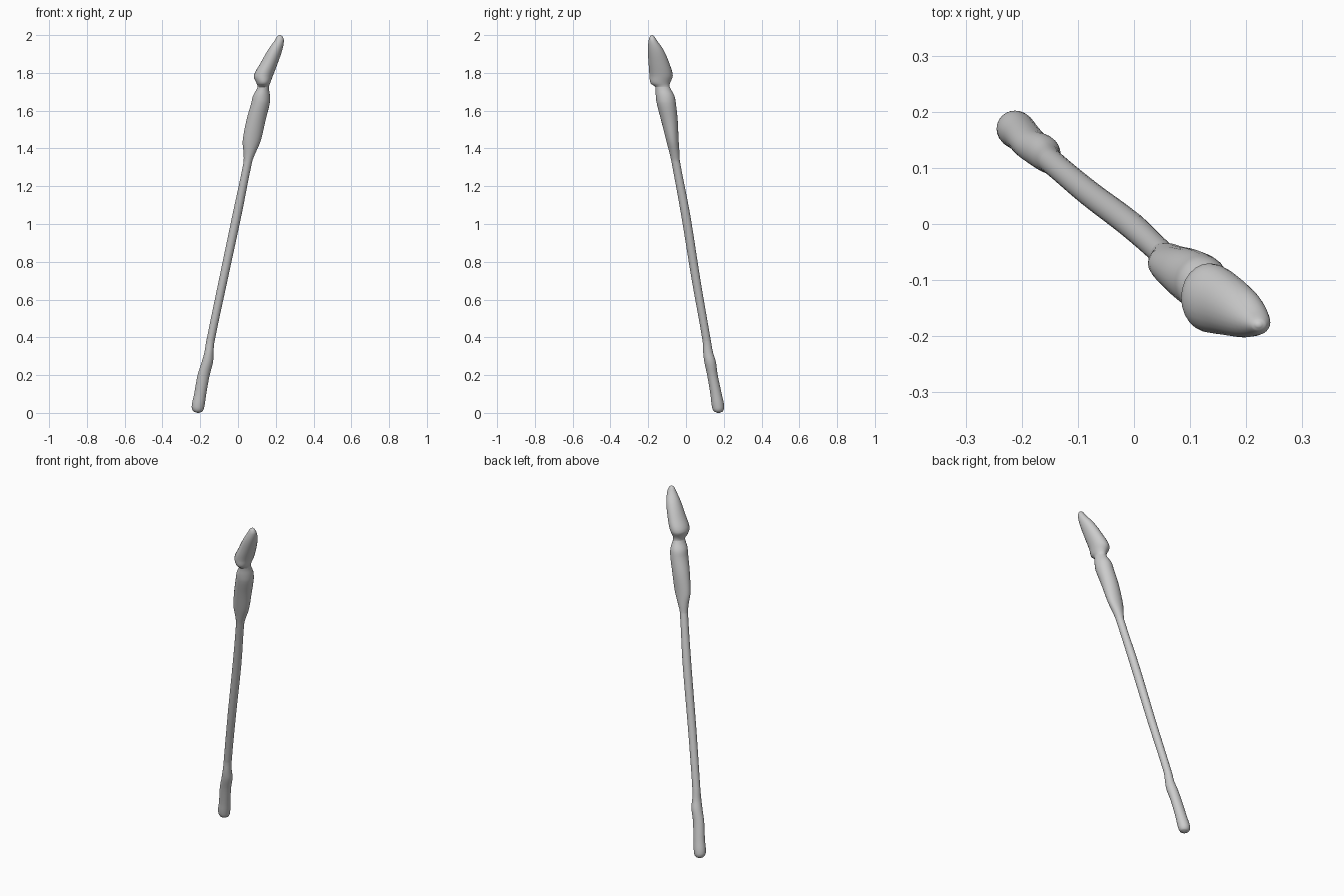
import bpy, bmesh
from math import cos, sin, pi, copysign

if "Cube" in bpy.data.objects:
    bpy.data.objects.remove(bpy.data.objects["Cube"])

SIDES = 24
STEPS = 4

# Level outlines of the leaning spear: height, x min, x max, y min, y max
GRIP = [
    (0.000, -0.216, -0.206, 0.167, 0.177),
    (0.008, -0.236, -0.188, 0.148, 0.195),
    (0.035, -0.245, -0.178, 0.137, 0.202),
    (0.10, -0.232, -0.168, 0.129, 0.189),
    (0.20, -0.214, -0.150, 0.112, 0.168),
    (0.27, -0.192, -0.132, 0.097, 0.158),
    (0.32, -0.178, -0.130, 0.091, 0.143),
    (0.38, -0.168, -0.124, 0.088, 0.132),
]
SHAFT = [
    (0.70, -0.102, -0.056, 0.031, 0.077),
    (1.05, -0.029, 0.019, -0.026, 0.022),
    (1.33, 0.030, 0.075, -0.077, -0.032),
]
SOCKET = [
    (1.37, 0.030, 0.090, -0.086, -0.034),
    (1.44, 0.025, 0.120, -0.104, -0.039),
    (1.55, 0.045, 0.146, -0.132, -0.044),
    (1.64, 0.070, 0.168, -0.155, -0.054),
    (1.68, 0.080, 0.169, -0.160, -0.062),
    (1.725, 0.104, 0.163, -0.162, -0.086),
]
HEAD = [
    (1.745, 0.098, 0.170, -0.187, -0.085),
    (1.785, 0.084, 0.185, -0.193, -0.070),
    (1.85, 0.118, 0.210, -0.198, -0.088),
    (1.92, 0.158, 0.234, -0.202, -0.118),
    (1.97, 0.193, 0.243, -0.198, -0.153),
    (1.993, 0.208, 0.236, -0.191, -0.168),
    (2.0, 0.218, 0.226, -0.183, -0.176),
]
ROWS = GRIP + SHAFT + SOCKET + HEAD


def smooth_row(i, t):
    """Hermite blend between rows i and i+1, using height as the parameter."""
    a, b = ROWS[i], ROWS[i + 1]
    p, n = ROWS[max(i - 1, 0)], ROWS[min(i + 2, len(ROWS) - 1)]
    h = b[0] - a[0]
    out = [a[0] + h * t]
    for k in range(1, 5):
        ma = (b[k] - p[k]) / (b[0] - p[0]) * h
        mb = (n[k] - a[k]) / (n[0] - a[0]) * h
        lin = b[k] - a[k]
        lim = 3 * abs(lin) + 0.002
        ma, mb = (max(-lim, min(lim, m)) for m in (ma, mb))
        out.append(a[k] + lin * (3*t*t - 2*t**3) + ma * (t**3 - 2*t*t + t) + mb * (t**3 - t*t))
    return out


def loft(name, first, last):
    """Skin the outlines from row first to row last."""
    bm = bmesh.new()
    rows = [smooth_row(i, s / STEPS) for i in range(first, last) for s in range(STEPS)]
    rows.append(list(ROWS[last]))
    rings = []
    for z, x0, x1, y0, y1 in rows:
        ring = []
        for s in range(SIDES):
            a = 2 * pi * s / SIDES
            ring.append(bm.verts.new(((x0 + x1) / 2 + (x1 - x0) / 2 * cos(a),
                                      (y0 + y1) / 2 + (y1 - y0) / 2 * sin(a), z)))
        rings.append(ring)
    for r, q in zip(rings, rings[1:]):
        for s in range(SIDES):
            t = (s + 1) % SIDES
            bm.faces.new((r[s], r[t], q[t], q[s]))
    if first == 0:
        bm.faces.new(rings[0][::-1])
    if last == len(ROWS) - 1:
        bm.faces.new(rings[-1])
    for f in bm.faces:
        f.smooth = True
    mesh = bpy.data.meshes.new(name)
    bm.to_mesh(mesh)
    bm.free()
    obj = bpy.data.objects.new(name, mesh)
    bpy.context.collection.objects.link(obj)
    return obj


# Parts share their boundary outlines so the surface runs on without gaps
g = len(GRIP) - 1
s = g + len(SHAFT)
k = s + len(SOCKET)
loft("butt_grip", 0, g)
loft("shaft", g, s)
loft("socket_binding", s, k)
loft("spear_head", k, len(ROWS) - 1)
